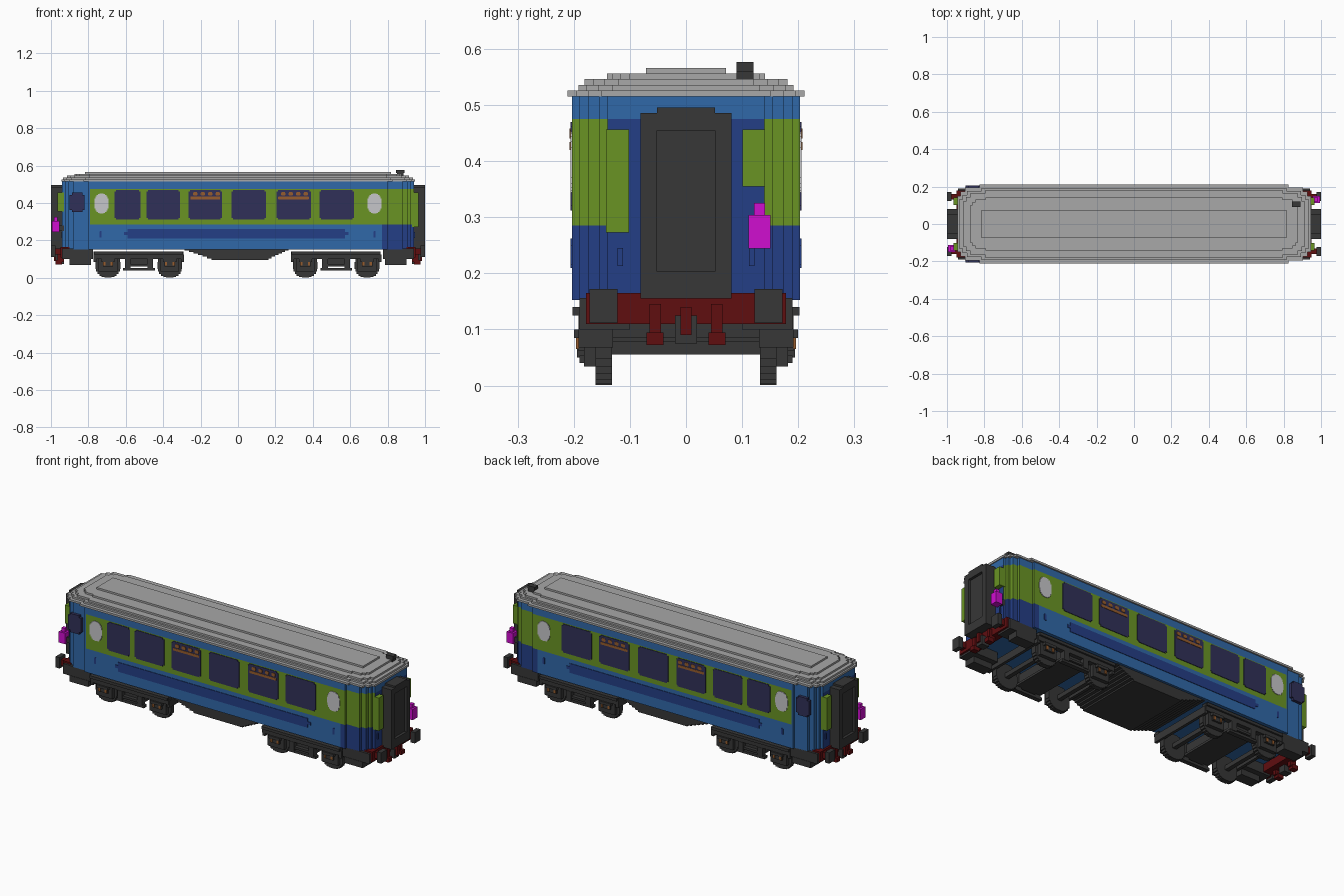
import bpy, bmesh, math
from mathutils import Vector

if "Cube" in bpy.data.objects:
    bpy.data.objects.remove(bpy.data.objects["Cube"])


def material(name, r, g, b):
    lin = [(c / 255 / 12.92) if c < 11 else ((c / 255 + 0.055) / 1.055) ** 2.4 for c in (r, g, b)]
    m = bpy.data.materials.new(name)
    m.use_nodes = True
    m.diffuse_color = (*lin, 1)
    m.node_tree.nodes["Principled BSDF"].inputs["Base Color"].default_value = (*lin, 1)
    return m


LIGHT = material("light blue", 48, 104, 168)
NAVY = material("dark blue", 36, 62, 134)
GREEN = material("green", 106, 148, 36)
ROOF = material("roof grey", 168, 168, 168)
DARK = material("dark grey", 55, 55, 55)
MAGENTA = material("magenta", 208, 14, 208)
RED = material("dark red", 96, 14, 16)
BROWN = material("brown", 150, 92, 46)
GLASS = material("window glass", 48, 48, 88)
PALE = material("pale glass", 198, 198, 202)


def stair(quarter):
    """Closed stepped outline from the outer corners of one quarter."""
    q = [quarter[0]]
    for (u0, v0), (u1, v1) in zip(quarter, quarter[1:]):
        q += [(u1, v0), (u1, v1)]
    r = q[::-1]
    return q + [(-u, v) for u, v in r] + [(-u, -v) for u, v in q] + [(u, -v) for u, v in r]


def disc(radius, ry=None, n=6):
    """Stepped outline of a circle or an ellipse."""
    ry = ry or radius
    a = [(i + 0.7) / (n + 0.4) * math.pi / 2 for i in range(n)]
    return stair([(radius * math.cos(t - 0.12), ry * math.sin(t + 0.12)) for t in a])


def finish(name, bm, mats):
    bmesh.ops.recalc_face_normals(bm, faces=bm.faces)
    me = bpy.data.meshes.new(name)
    bm.to_mesh(me)
    bm.free()
    ob = bpy.data.objects.new(name, me)
    for m in mats:
        me.materials.append(m)
    bpy.context.collection.objects.link(ob)
    return ob


def mirror(ob, axes):
    mod = ob.modifiers.new("mirror", 'MIRROR')
    mod.use_axis = ["X" in axes, "Y" in axes, False]
    return ob


def prism(name, outline, axis, lo, hi, mat, at=(0, 0), mir=""):
    """Outline extruded along an axis between lo and hi."""
    put = {"x": lambda u, v, w: (w, u, v), "y": lambda u, v, w: (u, w, v),
           "z": lambda u, v, w: (u, v, w)}[axis]
    bm = bmesh.new()
    f = bm.faces.new([bm.verts.new(put(u + at[0], v + at[1], lo)) for u, v in outline])
    ext = bmesh.ops.extrude_face_region(bm, geom=[f])
    vs = [g for g in ext["geom"] if isinstance(g, bmesh.types.BMVert)]
    bmesh.ops.translate(bm, verts=vs, vec=Vector(put(0, 0, hi - lo)))
    return mirror(finish(name, bm, [mat]), mir)


def box(name, x, y, z, mat, mir=""):
    return prism(name, [(x[0], y[0]), (x[1], y[0]), (x[1], y[1]), (x[0], y[1])], "z", *z, mat, mir=mir)


def plate(name, x, z, mat, y=0.203, step=0.008, proud=0.003):
    """Thin side plate with notched corners, on both sides."""
    w, h = (x[1] - x[0]) / 2, (z[1] - z[0]) / 2
    return prism(name, stair([(w, h - step), (w - step, h)]), "y", y - 0.002, y + proud, mat,
                 at=(x[0] + w, z[0] + h), mir="Y")


# Car body, coloured in bands
body = prism("body", stair([(.94, .14), (.925, .155), (.91, .175), (.88, .19), (.8, .203)]),
             "z", .153, .518, LIGHT)
me = body.data
for m in (NAVY, GREEN):
    me.materials.append(m)
bm = bmesh.new()
bm.from_mesh(me)
for co, no in (((0, 0, .285), (0, 0, 1)), ((0, 0, .475), (0, 0, 1)),
               ((-.79, 0, 0), (1, 0, 0)), ((.77, 0, 0), (1, 0, 0))):
    bmesh.ops.bisect_plane(bm, geom=bm.verts[:] + bm.edges[:] + bm.faces[:], plane_co=co, plane_no=no)
for f in bm.faces:
    c = f.calc_center_median()
    if abs(f.normal.z) > .5 or c.z > .475:
        f.material_index = 0
    elif abs(c.x) > .935 and abs(c.y) < .13:
        f.material_index = 1
    elif c.z > .285:
        f.material_index = 2 if c.x > -.79 else 0
    else:
        f.material_index = 1 if c.x > .77 else 0
bm.to_mesh(me)
bm.free()

# Stepped roof
for i, (x, y, c) in enumerate([(.945, .211, .06), (.935, .192, .06), (.915, .181, .06), (.875, .141, .04), (.818, .071, 0)]):
    q = [(x, y - c), (x - c * .3, y - c * .6), (x - c * .7, y - c * .25), (x - c * 2, y)] if c else [(x, y)]
    z = .515 + .01 * i
    prism("roof_layer", stair(q), "z", z, z + .011, ROOF)
box("roof_vent", (.85, .885), (.09, .12), (.545, .568), DARK)
box("roof_vent_cap", (.845, .89), (.09, .12), (.56, .577), DARK)

# Side windows, with brown blinds in two of them
for i, (a, b) in enumerate([(-.66, -.52), (-.49, -.31), (-.265, -.085), (-.035, .15), (.205, .39), (.435, .62)]):
    plate("window", (a, b), (.312, .47), GLASS)
    if i in (2, 4):
        plate("blind_rail", (a + .01, b - .01), (.42, .434), BROWN, proud=.005, step=.002)
        for k in range(4):
            x = a + .025 + k * .04
            plate("blind_slat", (x, x + .024), (.44, .458), BROWN, proud=.005, step=.003)

# Oval windows and lower side stripe
for s in (-.73, .73):
    prism("oval_window", disc(.038, .054), "y", .201, .206, PALE, at=(s, .398), mir="Y")
plate("door_window", (-.9, -.82), (.352, .456), GLASS, y=.19, proud=.016, step=.012)
plate("lower_stripe", (-.61, .59), (.21, .262), NAVY, step=.018)
for s in (-.735, .73):
    plate("grab_handle", (s - .006, s + .006), (.215, .25), NAVY, step=.002)

# End gangways: frame around a recessed door
box("gangway_door", (.93, .985), (-.055, .055), (.195, .46), DARK, "X")
for s in (-1, 1):
    box("gangway_post", (.93, 1), (s * .052, s * .081), (.155, .486), DARK, "X")
box("gangway_sill", (.93, 1), (-.06, .06), (.155, .203), DARK, "X")
box("gangway_lintel", (.93, 1), (-.06, .06), (.455, .486), DARK, "X")
box("gangway_cap", (.93, 1), (-.052, .052), (.48, .496), DARK, "X")

# End panels and lamps, turned half round from one end to the other
for s in (1, -1):
    def end_box(name, x, y, z, mat):
        box(name, sorted(s * v for v in x), sorted(s * v for v in y), z, mat)
    end_box("tall_end_panel", (.93, .965), (-.143, -.102), (.273, .456), GREEN)
    end_box("short_end_panel", (.93, .965), (.101, .141), (.355, .456), GREEN)
    end_box("lamp", (.955, .995), (.111, .151), (.244, .304), MAGENTA)
    end_box("lamp_top", (.965, .985), (.121, .141), (.3, .325), MAGENTA)
    end_box("lamp_bracket", (.93, .96), (.121, .141), (.25, .28), DARK)
    for y in (-.117, .117):
        end_box("end_step", (.93, .945), (y - .005, y + .005), (.213, .245), NAVY)

# Buffer beam, buffers and coupler
box("buffer_beam", (.9, .95), (-.178, .178), (.11, .165), RED, "X")
box("buffer_shank", (.94, .985), (.13, .16), (.125, .158), RED, "XY")
box("buffer_head", (.975, 1), (.122, .172), (.112, .172), DARK, "XY")
box("pipe_hanger", (.93, .965), (.045, .065), (.085, .145), RED, "XY")
box("pipe_end", (.94, .975), (.04, .07), (.072, .095), RED, "XY")
box("coupler", (.93, .975), (-.02, .02), (.075, .125), DARK, "X")
box("coupler_hook", (.96, .985), (-.01, .01), (.09, .14), RED, "X")

# Side steps below the ends
box("step_box", (.775, .94), (.1, .19), (.1, .156), DARK, "XY")
box("step_board", (.785, .9), (.13, .192), (.068, .102), DARK, "XY")

# Underfloor tank with stepped sloping ends
for i in range(7):
    box("belly_layer", (-.285 + .024 * i, .27 - .018 * i), (-.19, .19), (.147 - .0085 * i, .156 - .0085 * i), DARK)

# Bogies
for c in (-.53, .525):
    for d in (-.165, .165):
        x = c + d
        prism("wheel", disc(.066), "y", .132, .161, DARK, at=(x, .067), mir="Y")
        box("axle", (x - .012, x + .012), (-.135, .135), (.055, .079), DARK)
        box("brake_block", (x - .05, x + .05), (.155, .182), (.034, .1), DARK, "Y")
        box("axle_box", (x - .035, x + .035), (.16, .2), (.085, .1), DARK, "Y")
        box("axle_box_cover", (x - .028, x + .028), (.16, .192), (.062, .125), DARK, "Y")
        for k in (-.02, .02):
            box("axle_spring", (x + k - .006, x + k + .006), (.18, .196), (.065, .085), BROWN, "Y")
        box("end_beam", (c + d * 1.42 - .008, c + d * 1.42 + .008), (-.19, .19), (.085, .125), DARK)
    box("side_frame", (c - .242, c + .238), (.165, .192), (.1, .14), DARK, "Y")
    box("side_frame_rail", (c - .24, c + .236), (.18, .202), (.125, .14), DARK, "Y")
    box("spring_plank", (c - .075, c + .075), (-.19, .19), (.062, .074), DARK)
    box("bolster", (c - .06, c + .06), (-.17, .17), (.074, .13), DARK)
    box("spring_hanger", (c - .085, c + .085), (.165, .19), (.04, .054), DARK, "Y")
    for k in (-.06, .06):
        box("bolster_spring", (c + k - .015, c + k + .015), (.165, .194), (.05, .1), DARK, "Y")
